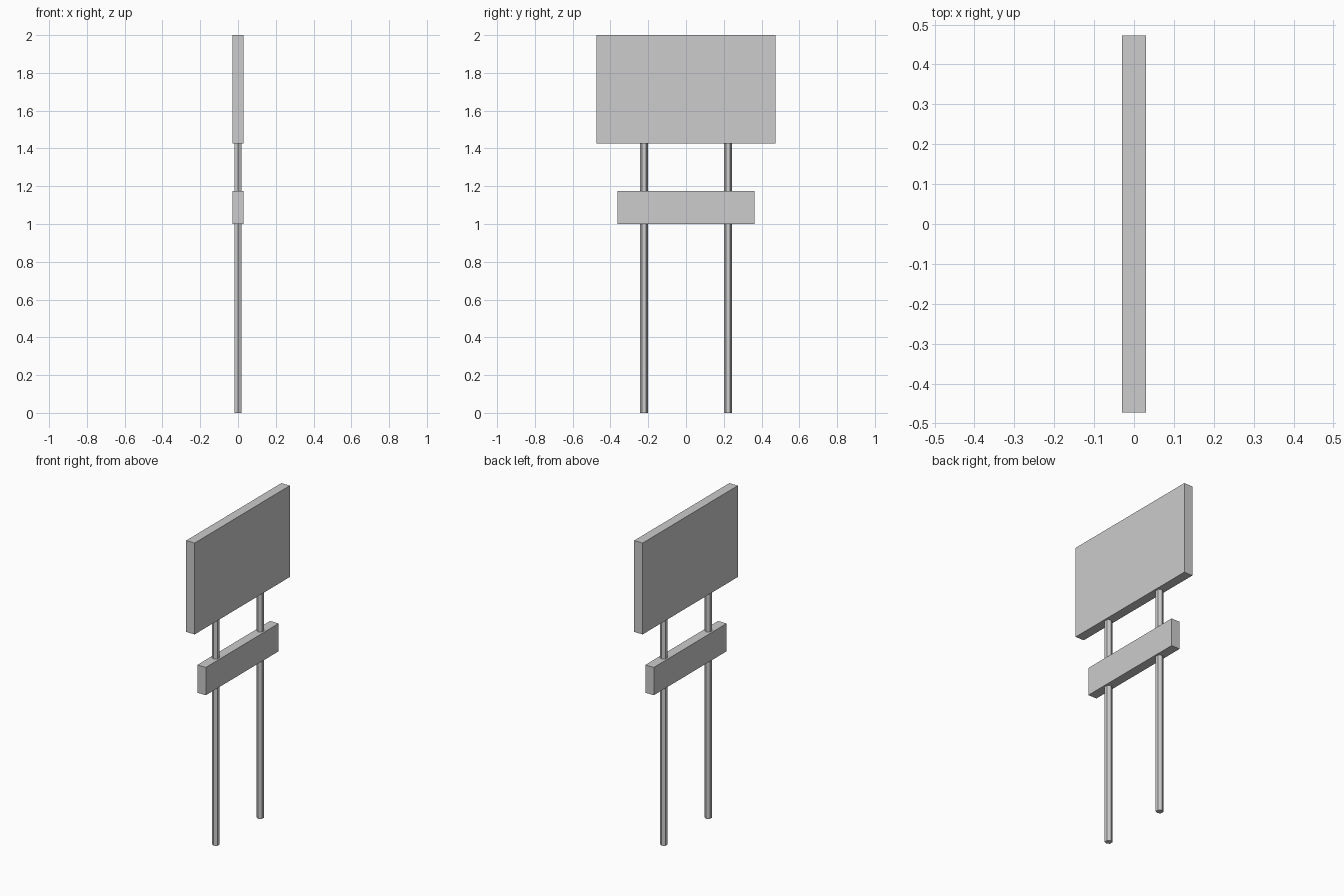
import bpy
from math import pi

old = bpy.data.objects.get("Cube")
if old:
    bpy.data.objects.remove(old, do_unlink=True)

# Single grey finish
grey = bpy.data.materials.new("light_grey")
grey.use_nodes = True
color = (0.604, 0.604, 0.604, 1)
grey.diffuse_color = color
grey.node_tree.nodes["Principled BSDF"].inputs["Base Color"].default_value = color


def finish(name):
    obj = bpy.context.object
    obj.name = name
    obj.data.materials.append(grey)
    return obj


def board(name, width, z_low, z_high, thickness=0.059):
    bpy.ops.mesh.primitive_cube_add(size=1, location=(0, 0, (z_low + z_high) / 2))
    obj = finish(name)
    obj.scale = (thickness, width, z_high - z_low)
    bpy.ops.object.transform_apply(location=False, rotation=False, scale=True)


def post(name, y, height=1.45):
    # Six-sided post with corners pointing along y
    bpy.ops.mesh.primitive_cylinder_add(
        vertices=6, radius=0.0215, depth=height, location=(0, y, height / 2))
    finish(name)


# Large sign panel and smaller plate below it
board("sign_panel", 0.946, 1.425, 2.0)
board("lower_plate", 0.724, 1.0, 1.175)

# Two support posts
for name, side in (("front_post", -1), ("back_post", 1)):
    post(name, side * 0.222)
